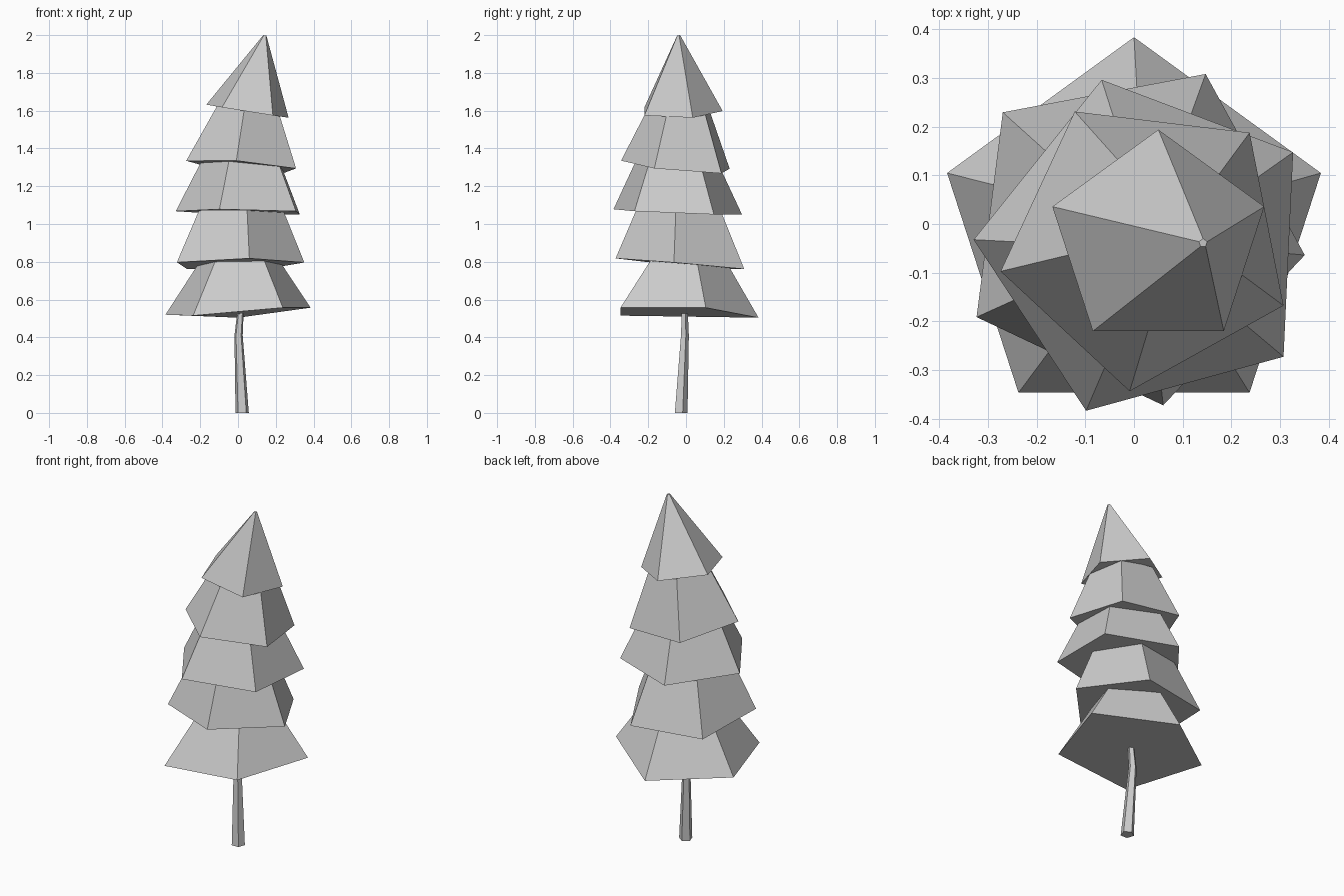
import bpy, bmesh, math

if "Cube" in bpy.data.objects:
    bpy.data.objects.remove(bpy.data.objects["Cube"])

def ring(center, r, angle, slope=(0, 0), lift=(0,) * 5):
    """Pentagon around center, sheared in z by the slope and optional per-corner lift."""
    cx, cy, cz = center
    pts = []
    for i in range(5):
        a = math.radians(angle + 72 * i)
        dx, dy = r * math.cos(a), r * math.sin(a)
        pts.append((cx + dx, cy + dy, cz + slope[0] * dx + slope[1] * dy + lift[i]))
    return pts

def loft(name, rings):
    """Closed flat-shaded solid through a stack of five-sided rings."""
    bm = bmesh.new()
    rows = [[bm.verts.new(p) for p in r] for r in rings]
    for lo, hi in zip(rows, rows[1:]):
        for i in range(5):
            j = (i + 1) % 5
            bm.faces.new((lo[i], lo[j], hi[j], hi[i]))
    bm.faces.new(rows[0][::-1])
    bm.faces.new(rows[-1])
    me = bpy.data.meshes.new(name)
    bm.to_mesh(me)
    bm.free()
    ob = bpy.data.objects.new(name, me)
    bpy.context.collection.objects.link(ob)
    return ob

# Crooked tapering trunk
loft("trunk", [ring(c, r, 18) for c, r in (
    ((0.022, -0.029, 0.0), 0.037),
    ((0.003, -0.008, 0.41), 0.023),
    ((0.016, -0.008, 0.57), 0.016))])

# Foliage tiers: base center, base radius, top center, top radius, rotation, tilt
tiers = [
    ((0.0, -0.02, 0.53), 0.404, (0.01, -0.01, 0.81), 0.217, 18, (0, 0)),
    ((-0.007, -0.018, 0.787), 0.361, (0.004, -0.024, 1.09), 0.228, -7.3, (0.015, -0.085)),
    ((0.028, -0.049, 1.063), 0.358, (0.034, -0.05, 1.335), 0.225, 33.3, (-0.015, -0.04)),
    ((0.028, -0.038, 1.305), 0.308, (0.057, -0.025, 1.61), 0.17, -24.9, (-0.08, -0.09)),
    ((0.05, -0.035, 1.597), 0.229, (0.142, -0.039, 1.998), 0.009, 18, (-0.159, 0.005)),
]
# Uneven hem of the lowest tier
hem = (0.027, -0.026, -0.01, -0.015, 0.027)
for n, (c0, r0, c1, r1, ang, slope) in enumerate(tiers):
    lift = hem if n == 0 else (0,) * 5
    loft(f"foliage_tier_{n + 1}", [ring(c0, r0, ang, slope, lift), ring(c1, r1, ang, slope)])
